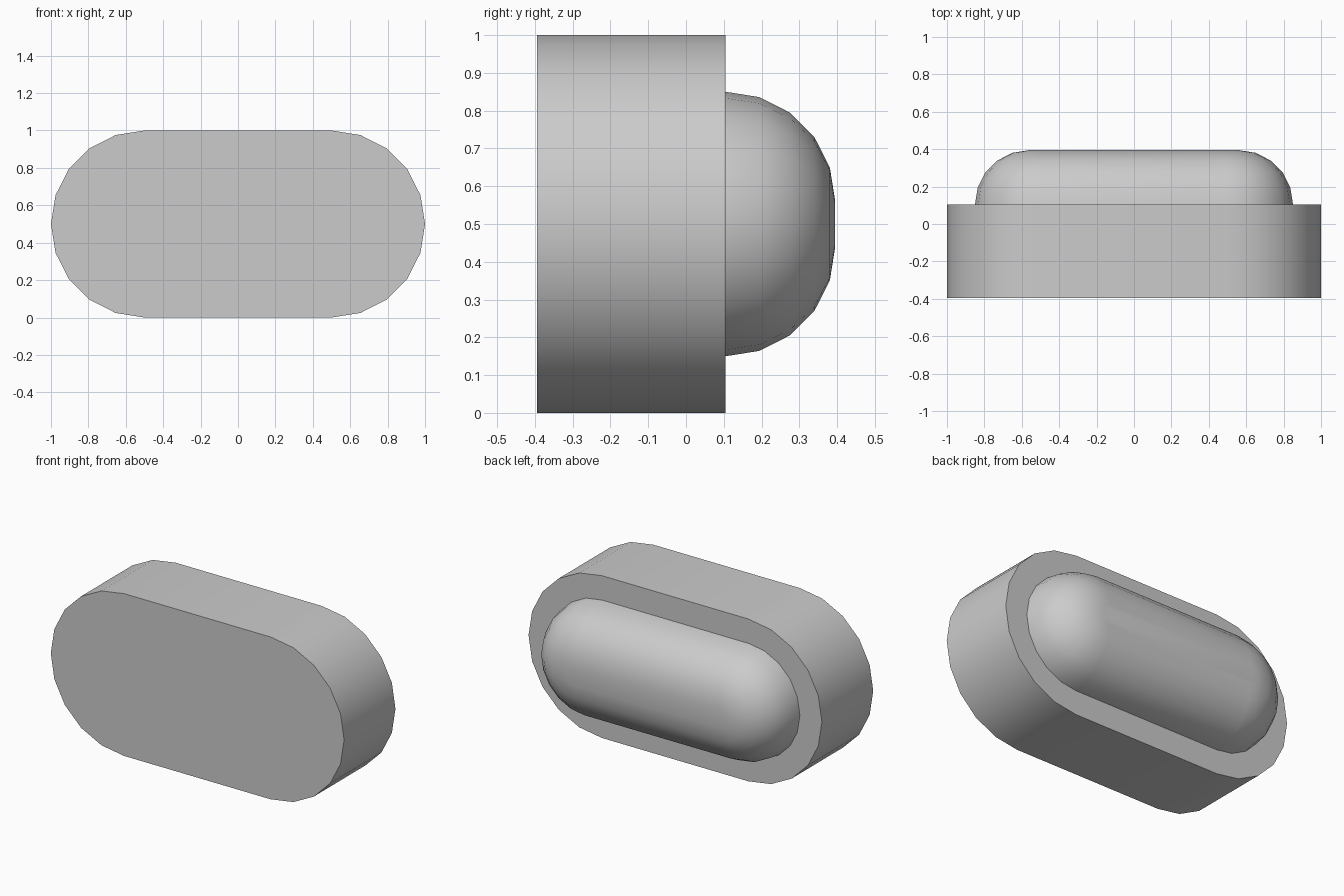
import bpy, bmesh
from math import sin, cos, pi, radians

if "Cube" in bpy.data.objects:
    bpy.data.objects.remove(bpy.data.objects["Cube"])

SEG = 10          # sides per rounded end
HALF = 0.5        # half length of the straight middle
Y_FRONT, Y_STEP = -0.395, 0.105
ROUND = 0.29      # radius of the raised pad's rounding

# Pill-shaped outline of the given radius at depth y
def pill_ring(bm, radius, y):
    ring = []
    for side in (1, -1):
        for i in range(SEG + 1):
            a = -pi / 2 + pi * i / SEG
            ring.append(bm.verts.new((side * (HALF + radius * cos(a)), y,
                                      0.5 + side * radius * sin(a))))
    return ring

# Base block, stepped shoulder, then the rounded pad
profile = [(0.5, Y_FRONT), (0.5, Y_STEP)]
for k in range(6):
    t = radians(18 * k)
    profile.append((0.06 + ROUND * cos(t), Y_STEP + ROUND * sin(t)))

bm = bmesh.new()
rings = [pill_ring(bm, r, y) for r, y in profile]
n = len(rings[0])
for a, b in zip(rings, rings[1:]):
    for i in range(n):
        j = (i + 1) % n
        bm.faces.new((a[i], a[j], b[j], b[i]))

# End caps
bm.faces.new(rings[0])
bm.faces.new(rings[-1])
bmesh.ops.recalc_face_normals(bm, faces=bm.faces[:])

mesh = bpy.data.meshes.new("pill_button")
bm.to_mesh(mesh)
bm.free()
button = bpy.data.objects.new("pill_button", mesh)
bpy.context.collection.objects.link(button)

# Smooth shading with sharp rims
bpy.context.view_layer.objects.active = button
button.select_set(True)
bpy.ops.object.shade_smooth_by_angle(angle=radians(30))
